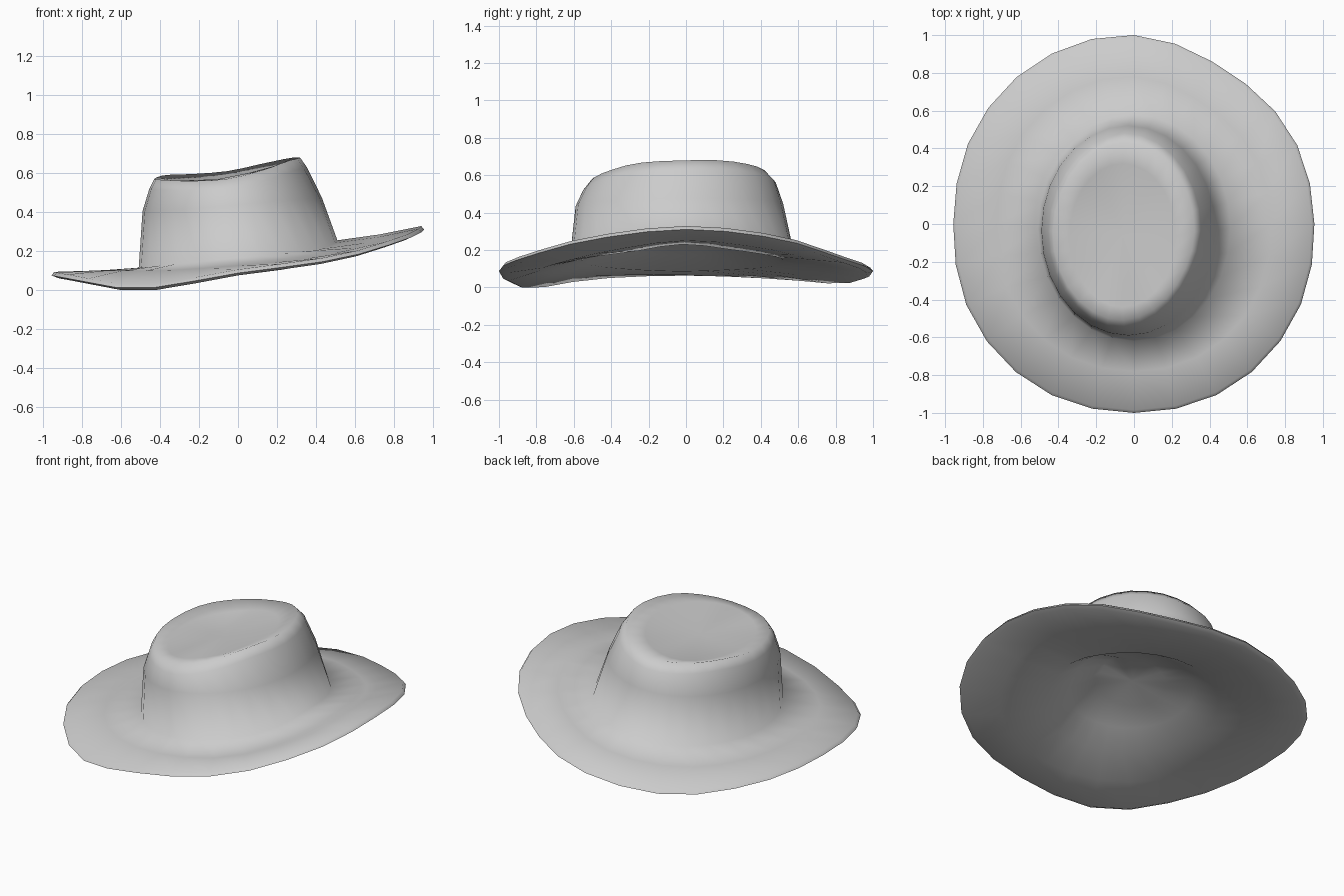
import bpy, bmesh, math

cube = bpy.data.objects.get("Cube")
if cube:
    bpy.data.objects.remove(cube, do_unlink=True)

SIDES = 28


def wave(keys, t):
    """Smooth closed interpolation of values spaced evenly around the hat."""
    n = len(keys)
    u = t / math.tau * n
    i = int(math.floor(u))
    f = u - i
    a, b, c, d = (keys[(i + k) % n] for k in (-1, 0, 1, 2))
    return b + f / 2 * (c - a + f * (2 * a - 5 * b + 4 * c - d + f * (3 * (b - c) + d - a)))


def ring(bm, cx, cy, rx, ry, heights, drop=0.0, reach=(1.0,)):
    verts = []
    for i in range(SIDES):
        t = math.tau * i / SIDES
        r = wave(reach, t)
        verts.append(bm.verts.new((cx + rx * r * math.cos(t), cy + ry * r * math.sin(t),
                                   wave(heights, t) - drop)))
    return verts


def bridge(bm, upper, lower):
    for i in range(SIDES):
        j = (i + 1) % SIDES
        bm.faces.new((upper[i], lower[i], lower[j], upper[j]))


def cap(bm, verts, x, y, z):
    centre = bm.verts.new((x, y, z))
    for i in range(SIDES):
        bm.faces.new((centre, verts[i], verts[(i + 1) % SIDES]))


# Outlines and heights, counter-clockwise from the raised +x side
REACH = [.955, .96, .95, 1.0, 1.0, .98, .957, .99, 1.005, 1.0, 1.005, .985]
TOP_REACH = [1, 1, 1, 1, .98, .98, 1, 1, 1, 1, .97, .96]
EDGE = [.333, .285, .18, .11, .055, .08, .098, .08, .03, .11, .18, .28]
BRIM = [.29, .255, .195, .15, .11, .105, .105, .105, .105, .13, .17, .24]
BASE = [.26, .23, .20, .175, .14, .125, .115, .125, .145, .17, .195, .22]
SIDE = [.48, .47, .43, .41, .42, .46]
RIM = [.683, .683, .655, .615, .60, .595, .575, .57, .565, .575, .62, .668]
DENT = [.65, .62, .57, .565, .56, .61]

bm = bmesh.new()
rings = [
    # Crown outside, from the dented top down
    ring(bm, -.06, -.06, .28, .38, DENT),
    ring(bm, -.055, -.04, .375, .47, RIM, 0, TOP_REACH),
    ring(bm, -.05, -.035, .405, .515, RIM, .05, TOP_REACH),
    ring(bm, -.03, -.035, .46, .555, SIDE),
    ring(bm, 0, -.02, .51, .60, BASE),
    # Brim top, thin edge and underside
    ring(bm, 0, 0, .76, .78, BRIM, 0, REACH),
    ring(bm, 0, 0, .985, .985, EDGE, 0, REACH),
    ring(bm, 0, 0, 1.0, 1.0, EDGE, .018, REACH),
    ring(bm, 0, 0, .97, .97, EDGE, .03, REACH),
    ring(bm, 0, 0, .76, .78, BRIM, .035, REACH),
    # Shallow domed lining under the crown
    ring(bm, 0, -.02, .46, .54, BASE, .025),
    ring(bm, 0, -.02, .32, .40, BASE, -.06),
    ring(bm, 0, -.02, .17, .22, BASE, -.11),
]
for upper, lower in zip(rings, rings[1:]):
    bridge(bm, upper, lower)
cap(bm, rings[0], -.06, -.06, .575)
cap(bm, rings[-1], 0, -.02, .295)

# Rest the lowest point of the brim on the ground
low = min(v.co.z for v in bm.verts)
for v in bm.verts:
    v.co.z -= low
bmesh.ops.recalc_face_normals(bm, faces=bm.faces)

mesh = bpy.data.meshes.new("wide_brim_hat")
bm.to_mesh(mesh)
bm.free()
hat = bpy.data.objects.new("wide_brim_hat", mesh)
bpy.context.collection.objects.link(hat)

# Plain grey felt
felt = bpy.data.materials.new("grey_felt")
felt.use_nodes = True
grey = (.6, .6, .6, 1)
felt.diffuse_color = grey
felt.node_tree.nodes["Principled BSDF"].inputs["Base Color"].default_value = grey
mesh.materials.append(felt)

bpy.ops.object.select_all(action='DESELECT')
hat.select_set(True)
bpy.context.view_layer.objects.active = hat
bpy.ops.object.shade_smooth_by_angle(angle=math.radians(85))
